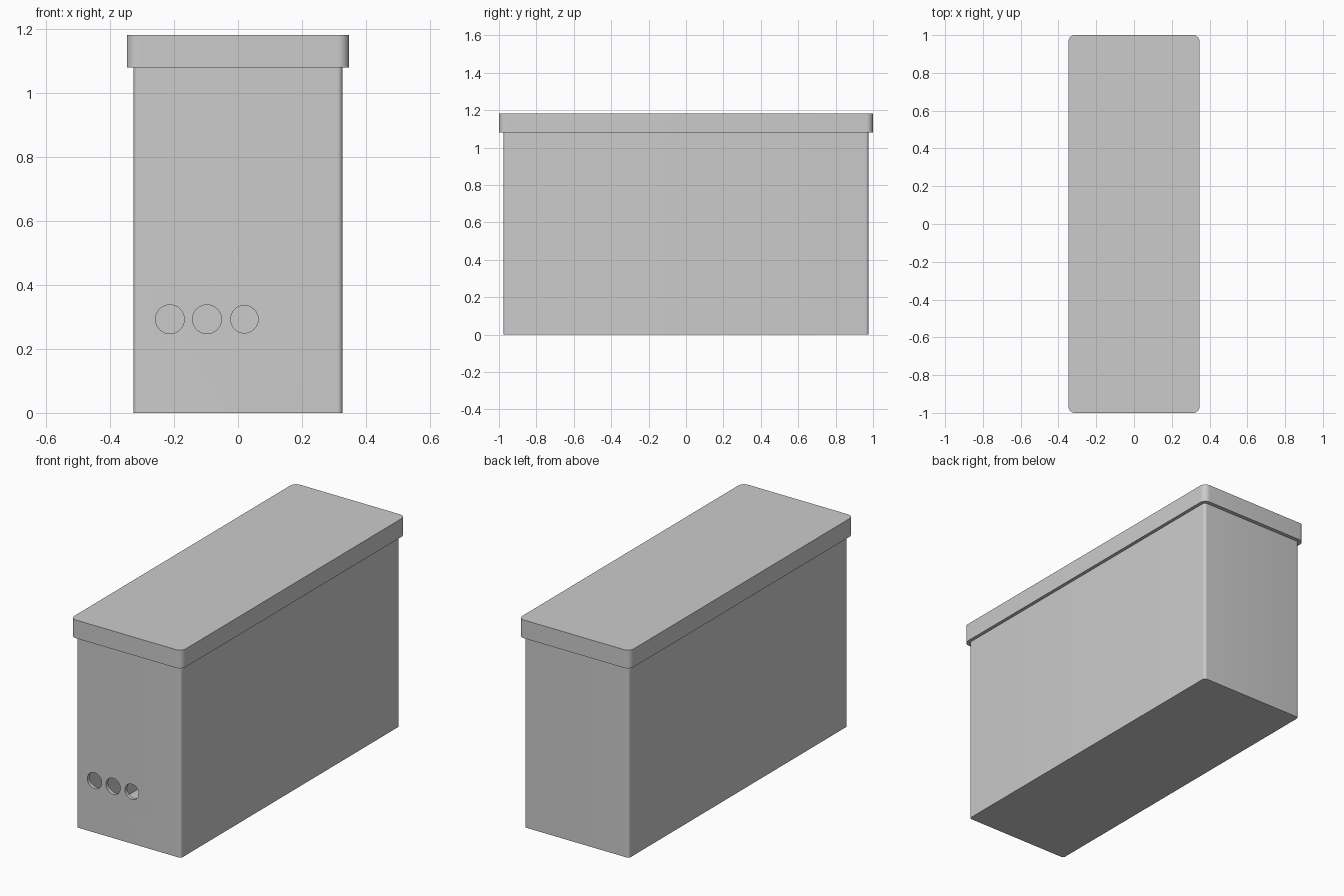
import bpy
import bmesh

cube = bpy.data.objects.get("Cube")
if cube:
    bpy.data.objects.remove(cube)

WALL = 0.02

grey = bpy.data.materials.new("plain grey")
grey.use_nodes = True
GREY = (0.6, 0.6, 0.6, 1)
grey.diffuse_color = GREY
grey.node_tree.nodes["Principled BSDF"].inputs["Base Color"].default_value = GREY


def rounded_box(name, half_x, half_y, z0, z1, radius):
    """Box whose four upright edges are rounded."""
    bm = bmesh.new()
    bmesh.ops.create_cube(bm, size=2)
    for v in bm.verts:
        v.co.x *= half_x
        v.co.y *= half_y
        v.co.z = z1 if v.co.z > 0 else z0
    upright = [e for e in bm.edges
               if abs(e.verts[0].co.z - e.verts[1].co.z) > 1e-4]
    bmesh.ops.bevel(bm, geom=upright, offset=radius, segments=8,
                    profile=0.5, affect='EDGES')
    mesh = bpy.data.meshes.new(name)
    bm.to_mesh(mesh)
    bm.free()
    mesh.materials.append(grey)
    obj = bpy.data.objects.new(name, mesh)
    bpy.context.collection.objects.link(obj)
    return obj


def cut(obj, cutter):
    """Subtract a cutter, then drop it."""
    mod = obj.modifiers.new("cut", 'BOOLEAN')
    mod.operation = 'DIFFERENCE'
    mod.solver = 'EXACT'
    mod.object = cutter
    cutter.hide_render = True
    bpy.context.view_layer.objects.active = obj
    bpy.ops.object.modifier_apply(modifier=mod.name)
    bpy.data.objects.remove(cutter)


def smooth(obj):
    bpy.ops.object.select_all(action='DESELECT')
    obj.select_set(True)
    bpy.context.view_layer.objects.active = obj
    bpy.ops.object.shade_smooth_by_angle(angle=0.6)


# Open-topped bin with a floor
body = rounded_box("bin_body", 0.327, 0.976, 0, 1.16, 0.016)
cut(body, rounded_box("bin_cavity", 0.327 - WALL, 0.976 - WALL,
                      WALL, 1.3, 0.008))

# Three round holes through the front wall
for x, radius in ((-0.213, 0.045), (-0.097, 0.045), (0.02, 0.043)):
    bpy.ops.mesh.primitive_cylinder_add(
        vertices=48, radius=radius, depth=0.2,
        location=(x, -0.97, 0.293), rotation=(1.5708, 0, 0))
    drill = bpy.context.object
    drill.data.materials.append(grey)
    cut(body, drill)
smooth(body)

# Overlapping lid, hollow underneath
lid = rounded_box("lid", 0.348, 1.0, 1.08, 1.183, 0.036)
cut(lid, rounded_box("lid_cavity", 0.329, 0.978, 1.0, 1.163, 0.018))
smooth(lid)
